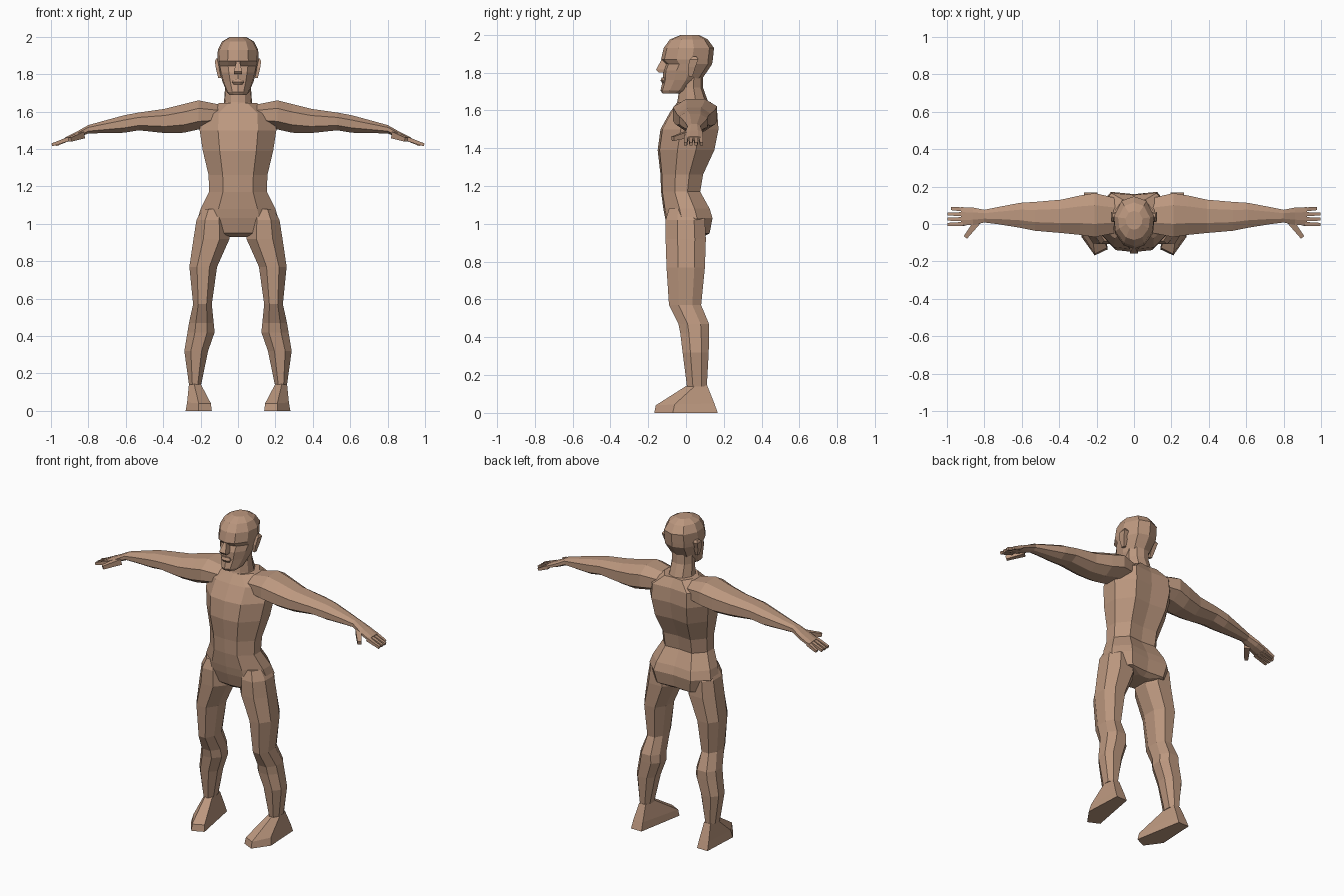
import bpy, bmesh
from mathutils import Vector

cube = bpy.data.objects.get("Cube")
if cube:
    bpy.data.objects.remove(cube)

skin = bpy.data.materials.new("tan skin")
skin.use_nodes = True
tone = (0.5, 0.31, 0.21, 1)
skin.diffuse_color = tone
skin.node_tree.nodes["Principled BSDF"].inputs["Base Color"].default_value = tone


def mirrored(half):
    """Close a half outline (front centre to back centre) across the middle."""
    return half + [(-u, v) for u, v in reversed(half) if u]


TORSO = mirrored([(0, -1), (.52, -.93), (1, -.3), (1, .35), (.6, 1), (0, .92)])
HEAD = mirrored([(0, -1), (.5, -.87), (.92, -.4), (1, .2), (.62, .82), (0, 1)])
LIMB = mirrored([(.45, -1), (1, -.4), (1, .45), (.5, 1)])
BOX = mirrored([(1, -1), (1, 1)])


def loft(name, rings):
    """Skin a stack of equal rings, cap the ends and shade flat."""
    bm = bmesh.new()
    loops = [[bm.verts.new(p) for p in ring] for ring in rings]
    n = len(loops[0])
    for low, high in zip(loops, loops[1:]):
        for i in range(n):
            j = (i + 1) % n
            bm.faces.new((low[i], low[j], high[j], high[i]))
    bm.faces.new(loops[0])
    bm.faces.new(loops[-1])
    bmesh.ops.recalc_face_normals(bm, faces=bm.faces)
    mesh = bpy.data.meshes.new(name)
    bm.to_mesh(mesh)
    bm.free()
    mesh.materials.append(skin)
    obj = bpy.data.objects.new(name, mesh)
    bpy.context.scene.collection.objects.link(obj)
    return obj


def level(shape, z, x0, x1, y0, y1):
    """Horizontal ring fitted to an x and y range."""
    return [((x0 + x1 + u * (x1 - x0)) / 2, (y0 + y1 + v * (y1 - y0)) / 2, z)
            for u, v in shape]


def upright(shape, x, z0, z1, y0, y1):
    """Ring across a sideways limb."""
    return [(x, b, a) for a, b, _ in level(shape, x, z0, z1, y0, y1)]


def bar(name, a, b, r0, r1):
    """Tapered square bar between two points."""
    a, b = Vector(a), Vector(b)
    turn = (b - a).to_track_quat("Z", "Y")
    loft(name, [[p + turn @ Vector((u * r, v * r, 0)) for u, v in BOX]
                for p, r in ((a, r0), (b, r1))])


def column(name, shape, rows):
    loft(name, [level(shape, z, -w, w, y0, y1) for z, w, y0, y1 in rows])


# Torso: height, half width, front, back
column("torso", TORSO, [
    (.93, .06, -.06, .09), (.95, .19, -.085, .125), (1.03, .215, -.11, .14),
    (1.08, .2, -.12, .125), (1.17, .155, -.132, .075), (1.26, .157, -.135, .09),
    (1.39, .188, -.15, .15), (1.5, .205, -.135, .172), (1.59, .2, -.085, .165),
    (1.645, .1, -.045, .13)])

# Neck and head
column("neck", HEAD, [(1.58, .1, -.07, .15), (1.65, .075, -.045, .115),
                      (1.72, .07, -.035, .09), (1.8, .07, -.03, .09)])
column("head", HEAD, [
    (1.69, .045, -.125, -.02), (1.705, .06, -.135, .03), (1.76, .083, -.122, .08),
    (1.81, .098, -.122, .115), (1.845, .106, -.108, .138), (1.87, .11, -.132, .142),
    (1.93, .108, -.118, .148), (1.975, .085, -.085, .115), (1.998, .045, -.03, .07)])

# Nose and lips
column("nose", BOX, [(1.8, .02, -.145, -.1), (1.815, .022, -.158, -.1),
                     (1.868, .009, -.13, -.1)])
column("lips", LIMB, [(1.745, .024, -.126, -.1), (1.758, .032, -.135, -.1),
                      (1.775, .024, -.128, -.1)])

for side, s in (("left", 1), ("right", -1)):
    # Arm from shoulder to palm: distance out, bottom, top, front, back
    arm = [(.06, 1.53, 1.63, -.04, .13), (.21, 1.505, 1.66, -.07, .165),
           (.29, 1.487, 1.64, -.058, .152), (.39, 1.485, 1.615, -.048, .13),
           (.53, 1.5, 1.595, -.036, .118), (.61, 1.487, 1.58, -.02, .113),
           (.72, 1.485, 1.55, -.002, .092), (.8, 1.483, 1.528, .008, .076),
           (.86, 1.459, 1.494, -.005, .088), (.925, 1.437, 1.461, -.008, .09)]
    loft(side + "_arm", [upright(LIMB, s * x, *r) for x, *r in arm])

    # Fingers and thumb
    for i, finger in enumerate(("little", "ring", "middle", "index")):
        y = .078 - i * .026
        tip = .975 if i == 0 else .995
        bar(f"{side}_{finger}_finger", (s * .91, y, 1.452),
            (s * tip, y + .004 - i * .002, 1.422), .011, .008)
    bar(side + "_thumb", (s * .835, .015, 1.475), (s * .9, -.07, 1.45), .018, .011)

    # Leg from hip to ankle: height, inner, outer, front, back
    leg = [(1.08, .07, .19, -.09, .07), (1.02, .055, .222, -.108, .1),
           (.92, .045, .238, -.108, .105), (.77, .112, .26, -.103, .1),
           (.57, .14, .24, -.09, .08), (.47, .13, .262, -.04, .122),
           (.42, .125, .27, -.03, .122), (.32, .16, .287, -.018, .12),
           (.14, .197, .262, .005, .11)]
    loft(side + "_leg", [level(LIMB, z, *sorted((s * a, s * b)), y0, y1)
                         for z, a, b, y0, y1 in leg])

    # Foot: sole outline, then the toe ridge, then the ankle
    sole = [(.21, -.168), (.28, -.07), (.268, .168), (.195, .168), (.14, -.135)]
    ridge = [(.21, -.16, .04), (.272, -.06, .045), (.264, .15, .05),
             (.198, .15, .05), (.145, -.128, .04)]
    ankle = [(.235, .005), (.262, .05), (.25, .112), (.205, .112), (.2, .03)]
    loft(side + "_foot", [[(s * x, y, 0) for x, y in sole],
                          [(s * x, y, z) for x, y, z in ridge],
                          [(s * x, y, .145) for x, y in ankle]])

    # Ear
    ear = [(1.78, .09, .106, .015, .035), (1.83, .09, .118, .01, .05),
           (1.87, .095, .124, .02, .065), (1.885, .1, .116, .035, .055)]
    loft(side + "_ear", [level(BOX, z, *sorted((s * a, s * b)), y0, y1)
                         for z, a, b, y0, y1 in ear])
